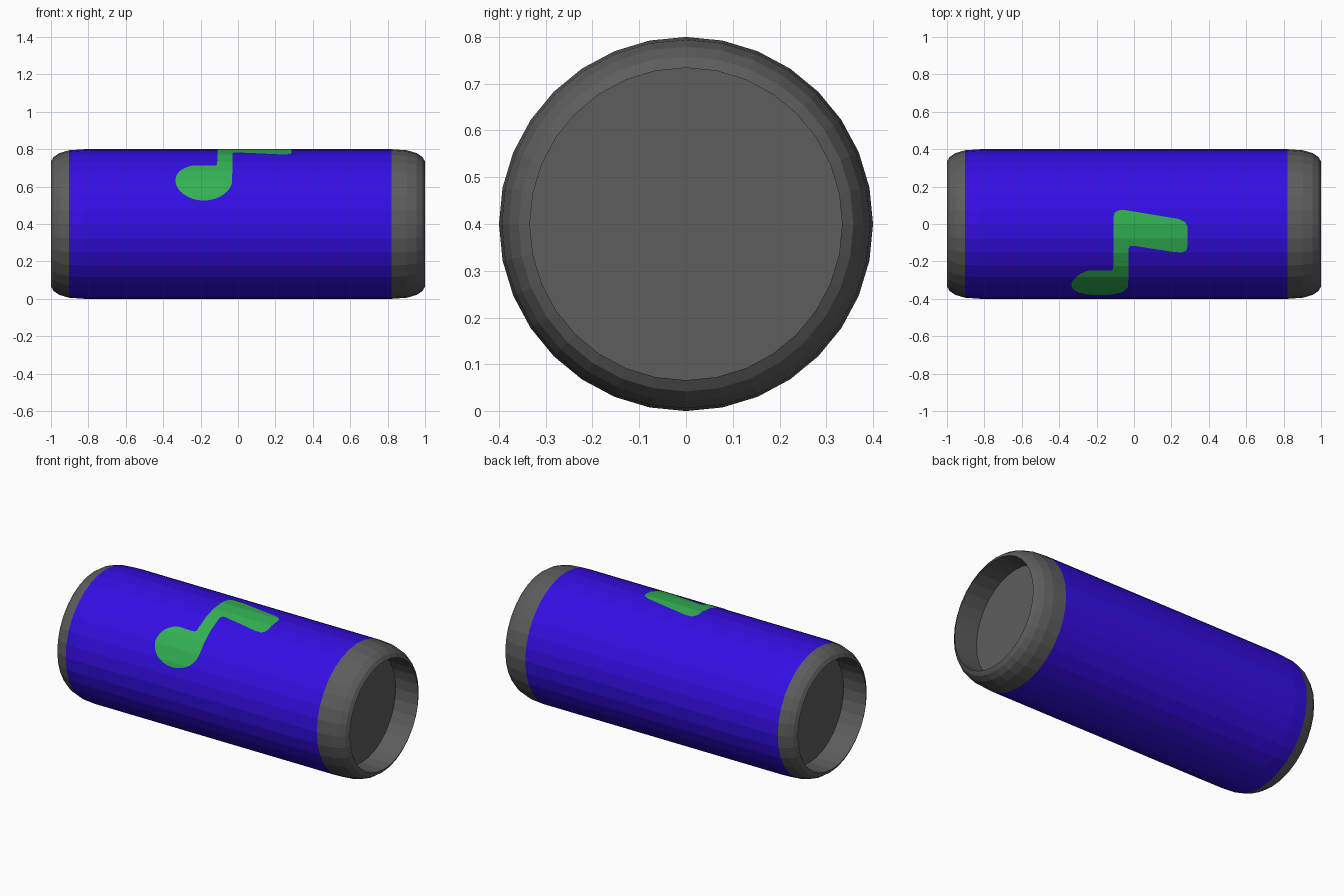
import bpy, bmesh, math
from mathutils import Vector

if "Cube" in bpy.data.objects:
    bpy.data.objects.remove(bpy.data.objects["Cube"])

SIDES, R = 32, 0.4
STEP = 2 * math.pi / SIDES


def material(name, color):
    m = bpy.data.materials.new(name)
    m.diffuse_color = (*color, 1)
    m.use_nodes = True
    m.node_tree.nodes["Principled BSDF"].inputs["Base Color"].default_value = m.diffuse_color
    return m


GREY = material("dark grey", (0.109, 0.109, 0.109))
BLUE = material("blue", (0.033, 0.0044, 0.775))
GREEN = material("green", (0.033, 0.44, 0.087))


def ring_point(x, r, angle):
    # angle runs from the top towards the front (-y)
    return Vector((x, -r * math.sin(angle), R + r * math.cos(angle)))


def finish(bm, name, mat):
    me = bpy.data.meshes.new(name)
    bm.to_mesh(me)
    bm.free()
    me.materials.append(mat)
    ob = bpy.data.objects.new(name, me)
    bpy.context.collection.objects.link(ob)
    return ob


def lathe(name, profile, mat, closed_end=False):
    # profile of (x, radius) with x rising along the outside
    bm = bmesh.new()
    rings = [[bm.verts.new(ring_point(x, r, i * STEP)) for i in range(SIDES)]
             for x, r in profile]
    for a, b in zip(rings, rings[1:]):
        for i in range(SIDES):
            j = (i + 1) % SIDES
            bm.faces.new((a[i], a[j], b[j], b[i]))
    if closed_end:
        bm.faces.new(rings[-1])
    bm.normal_update()
    # make the first band face outwards, and the rest follow it
    f = bm.faces[:][0] if not bm.faces.ensure_lookup_table() else None
    c = f.calc_center_median()
    if f.normal.dot(Vector((0, c.y, c.z - R))) < 0:
        bmesh.ops.reverse_faces(bm, faces=bm.faces[:])
    # end disc looks out of the can
    if closed_end:
        bm.normal_update()
        disc = max(bm.faces, key=lambda g: len(g.verts))
        if disc.normal.x * profile[-1][0] < 0:
            bmesh.ops.reverse_faces(bm, faces=[disc])
    return finish(bm, name, mat)


# rounded shoulder, rim and recessed end disc
shoulder = [(0.82, 0.4), (0.904, 0.394), (0.955, 0.379), (0.986, 0.358), (1.0, 0.334)]
recess = [(0.845, 0.334)]
lathe("right_end_cap", shoulder + recess, GREY, True)
lathe("left_end_cap", [(-x, r) for x, r in shoulder[1:] + recess], GREY, True)

# blue sleeve, reaching onto the left shoulder
lathe("sleeve", [(-0.904, 0.394), (-0.82, 0.4), (0.82, 0.4)], BLUE)


# painted note: outline as (x, y seen from above), unrolled to arc length
def unroll(x, y):
    return (x, R * math.asin(-y / R))


flag = [(-0.03, -0.2), (-0.03, -0.13), (-0.02, -0.118), (0.0, -0.117), (0.22, -0.15),
        (0.26, -0.151), (0.28, -0.14), (0.287, -0.115), (0.287, -0.015), (0.275, 0.01),
        (0.24, 0.027), (-0.05, 0.075), (-0.085, 0.073), (-0.103, 0.06), (-0.11, 0.035),
        (-0.11, -0.22)]
outline = [unroll(x, y) for x, y in flag]
outline += [(-0.113, 0.262), (-0.125, 0.27)]
for i in range(23):  # round head, from beside the stem around to its right edge
    t = math.radians(-112 - i * 248 / 22)
    outline.append((-0.183 + 0.152 * math.cos(t), 0.38 + 0.121 * math.sin(t)))

bm = bmesh.new()
bm.faces.new([bm.verts.new((x, s, 0)) for x, s in outline])
bmesh.ops.triangulate(bm, faces=bm.faces[:])
# cut along the edges of the can's facets, then wrap onto them
for k in range(-2, 9):
    bmesh.ops.bisect_plane(bm, geom=bm.verts[:] + bm.edges[:] + bm.faces[:],
                           plane_co=(0, k * STEP * R, 0), plane_no=(0, 1, 0))
for v in bm.verts:
    u = v.co.y / R / STEP
    k = math.floor(u + 1e-5)
    a = ring_point(v.co.x, R + 0.002, k * STEP)
    b = ring_point(v.co.x, R + 0.002, (k + 1) * STEP)
    v.co = a.lerp(b, u - k)
bm.normal_update()
for f in bm.faces:
    c = f.calc_center_median()
    if f.normal.dot(Vector((0, c.y, c.z - R))) < 0:
        f.normal_flip()
finish(bm, "painted_note", GREEN)
